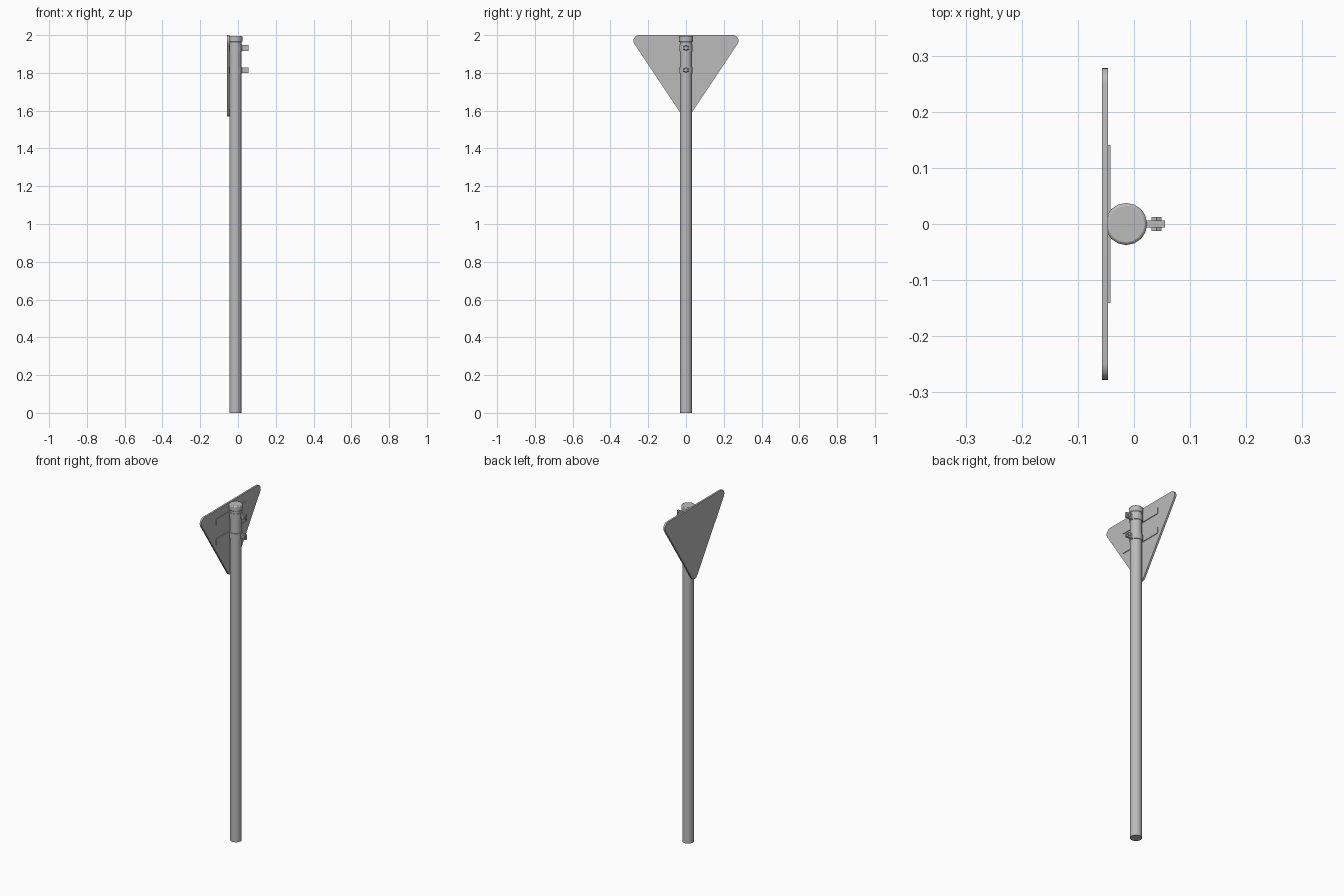
import bpy, bmesh, math
from mathutils import Matrix, Vector

cube = bpy.data.objects.get("Cube")
if cube:
    bpy.data.objects.remove(cube, do_unlink=True)

steel = bpy.data.materials.new("galvanised grey")
steel.use_nodes = True
GREY = (0.5, 0.5, 0.5, 1)
steel.diffuse_color = GREY
steel.node_tree.nodes["Principled BSDF"].inputs["Base Color"].default_value = GREY

AXIS_X = -0.014          # pole centre line
PLATE_BACK = -0.046      # sign face that touches the pole


def finish(name, bm, smooth=False, bevel=0):
    mesh = bpy.data.meshes.new(name)
    bmesh.ops.recalc_face_normals(bm, faces=bm.faces)
    bm.to_mesh(mesh)
    bm.free()
    ob = bpy.data.objects.new(name, mesh)
    bpy.context.collection.objects.link(ob)
    mesh.materials.append(steel)
    if bevel:
        mod = ob.modifiers.new("rounded edges", "BEVEL")
        mod.width, mod.segments, mod.limit_method = bevel, 2, "ANGLE"
    if smooth:
        bpy.ops.object.select_all(action="DESELECT")
        ob.select_set(True)
        bpy.context.view_layer.objects.active = ob
        bpy.ops.object.shade_smooth_by_angle(angle=math.radians(40))
    return ob


def cylinder(name, radius, low, high, sides=16, bevel=0):
    bm = bmesh.new()
    bmesh.ops.create_cone(bm, cap_ends=True, segments=sides, radius1=radius, radius2=radius,
                          depth=high - low, matrix=Matrix.Translation((AXIS_X, 0, (low + high) / 2)))
    return finish(name, bm, True, bevel)


def box(name, low, high):
    low, high = Vector(low), Vector(high)
    bm = bmesh.new()
    bmesh.ops.create_cube(bm, size=1, matrix=Matrix.Translation((low + high) / 2)
                          @ Matrix.Diagonal((*(high - low), 1)))
    return finish(name, bm)


def bolt_part(name, x, z, radius, half, sides):
    bm = bmesh.new()
    bmesh.ops.create_cone(bm, cap_ends=True, segments=sides, radius1=radius, radius2=radius, depth=2 * half,
                          matrix=Matrix.Translation((x, 0, z)) @ Matrix.Rotation(math.pi / 2, 4, "X"))
    return finish(name, bm)


# Post and its cap
cylinder("pole", 0.032, 0, 1.97)
cylinder("pole_cap", 0.0375, 1.963, 1.996, bevel=0.005)

# Triangular sign plate with rounded corners, point down
bm = bmesh.new()
radius, half_width, top, tip = 0.03, 0.248, 1.97, 1.598
tilt = math.atan2(half_width, top - tip)
corners = [(half_width, top, -tilt, math.pi / 2),
           (-half_width, top, math.pi / 2, math.pi + tilt),
           (0, tip, math.pi + tilt, 2 * math.pi - tilt)]
outline = []
for y, z, start, end in corners:
    for i in range(9):
        a = start + (end - start) * i / 8
        outline.append(bm.verts.new((PLATE_BACK, y + radius * math.cos(a), z + radius * math.sin(a))))
face = bm.faces.new(outline)
extruded = bmesh.ops.extrude_face_region(bm, geom=[face])["geom"]
bmesh.ops.translate(bm, vec=(-0.011, 0, 0), verts=[v for v in extruded if isinstance(v, bmesh.types.BMVert)])
finish("sign_plate", bm, True)

# Two identical clamps: rail on the plate, band around the pole, ears and bolt
for label, z in (("upper", 1.932), ("lower", 1.814)):
    box(label + "_rail", (PLATE_BACK, -0.141, z - 0.018), (-0.042, 0.141, z + 0.018))
    cylinder(label + "_band", 0.0355, z - 0.018, z + 0.018)
    box(label + "_clamp_ears", (0.015, -0.006, z - 0.015), (0.055, 0.006, z + 0.015))
    bolt_part(label + "_bolt", 0.04, z, 0.01, 0.0125, 6)
